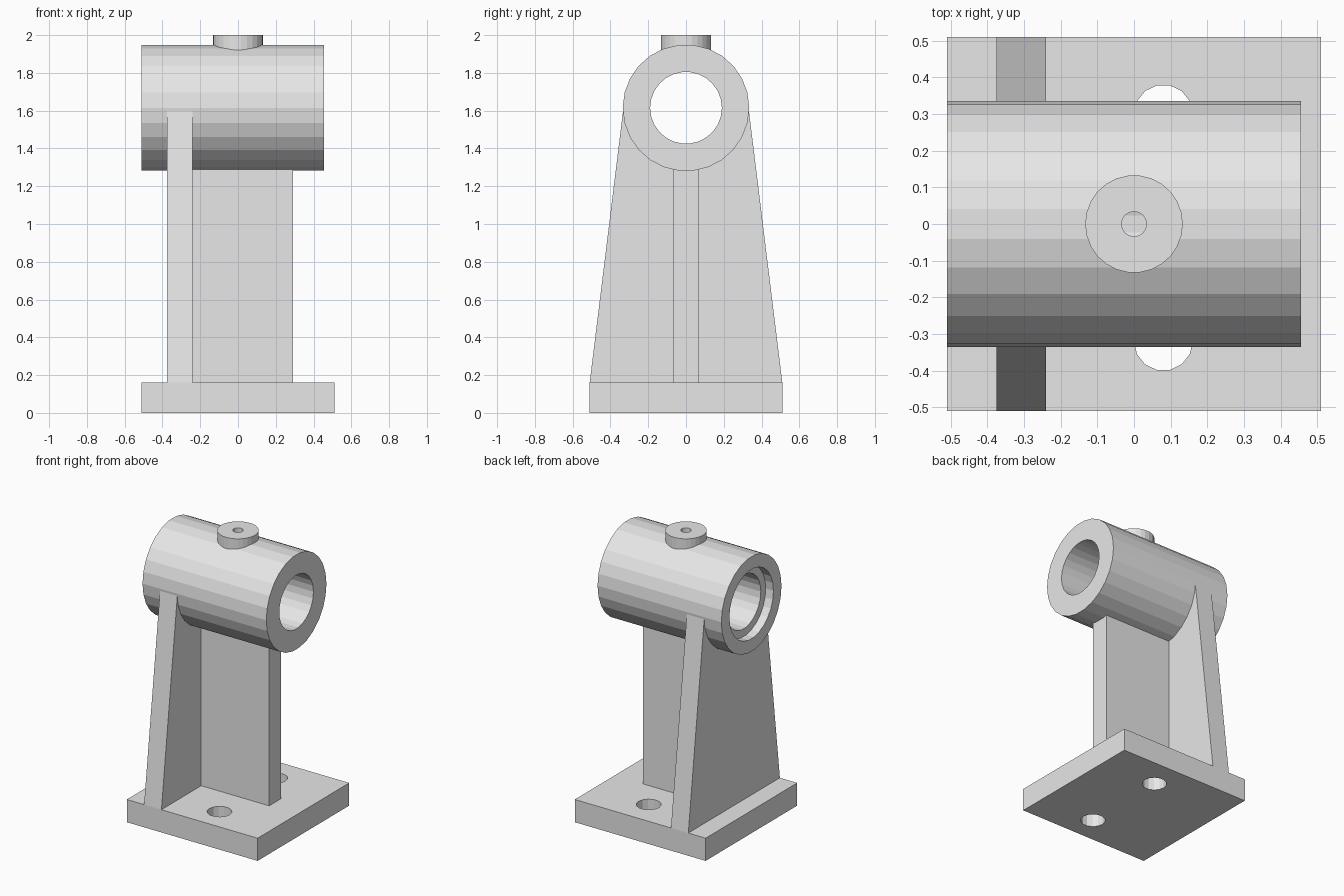
import bpy
import bmesh
from math import cos, sin, tau
from mathutils import Vector

cube = bpy.data.objects.get("Cube")
if cube:
    bpy.data.objects.remove(cube, do_unlink=True)

grey = bpy.data.materials.new("cast_grey")
grey.use_nodes = True
grey.diffuse_color = (0.8, 0.8, 0.8, 1)
grey.node_tree.nodes["Principled BSDF"].inputs["Base Color"].default_value = grey.diffuse_color


def circle(u, v, radius, sides):
    return [(u + radius * cos(tau * i / sides), v + radius * sin(tau * i / sides))
            for i in range(sides)]


def rectangle(u, v):
    return [(-u, -v), (u, -v), (u, v), (-u, v)]


def prism(name, profile, axis, start, end):
    """Extrude a profile along x (profile in y, z) or along z (profile in x, y)."""
    bm = bmesh.new()
    place = (lambda u, v: (start, u, v)) if axis == "X" else (lambda u, v: (u, v, start))
    face = bm.faces.new([bm.verts.new(place(u, v)) for u, v in profile])
    top = bmesh.ops.extrude_face_region(bm, geom=[face])["geom"]
    step = Vector((end - start, 0, 0)) if axis == "X" else Vector((0, 0, end - start))
    bmesh.ops.translate(bm, vec=step, verts=[g for g in top if isinstance(g, bmesh.types.BMVert)])
    bmesh.ops.recalc_face_normals(bm, faces=bm.faces)
    mesh = bpy.data.meshes.new(name)
    bm.to_mesh(mesh)
    bm.free()
    mesh.materials.append(grey)
    obj = bpy.data.objects.new(name, mesh)
    bpy.context.collection.objects.link(obj)
    return obj


def cut(obj, profile, axis, start, end):
    cutter = prism("cutter", profile, axis, start, end)
    cutter.hide_render = True
    mod = obj.modifiers.new("cut", "BOOLEAN")
    mod.operation = "DIFFERENCE"
    mod.solver = "EXACT"
    mod.object = cutter
    bpy.context.view_layer.objects.active = obj
    bpy.ops.object.modifier_apply(modifier=mod.name)
    bpy.data.objects.remove(cutter, do_unlink=True)


HALF = 0.51        # half width of the base
BASE_TOP = 0.16
AXIS_Z = 1.615     # height of the bearing axis
RADIUS = 0.335
SIDES = 26

# Base plate with two bolt holes
base = prism("base_plate", rectangle(HALF, HALF), "Z", 0, BASE_TOP)
for y in (-0.32, 0.30):
    cut(base, circle(0.08, y, 0.08, 14), "Z", -0.1, 0.3)

# Tapered upright, hollowed inside the bearing wall
upright = prism("tapered_upright",
                [(-HALF, BASE_TOP), (HALF, BASE_TOP), (0.333, 1.6), (-0.333, 1.6)],
                "X", -0.375, -0.24)
cut(upright, circle(0, AXIS_Z, 0.27, SIDES), "X", -1, 1)

# Stiffening web under the bearing
prism("support_web", rectangle(0.265, 0.067), "Z", BASE_TOP, 1.34).location.x = 0.025

# Bearing tube with through bore, counterbore and oil hole
tube = prism("bearing_tube", circle(0, AXIS_Z, RADIUS, SIDES), "X", -HALF, 0.455)
cut(tube, circle(0, AXIS_Z, 0.19, SIDES), "X", -1, 1)
cut(tube, circle(0, AXIS_Z, 0.245, SIDES), "X", -1, -0.45)
cut(tube, circle(0, 0, 0.034, 16), "Z", AXIS_Z, 2.1)

# Oil boss on top
boss = prism("oil_boss", circle(0, 0, 0.133, SIDES), "Z", 1.86, 2.0)
cut(boss, circle(0, 0, 0.034, 16), "Z", AXIS_Z, 2.1)
